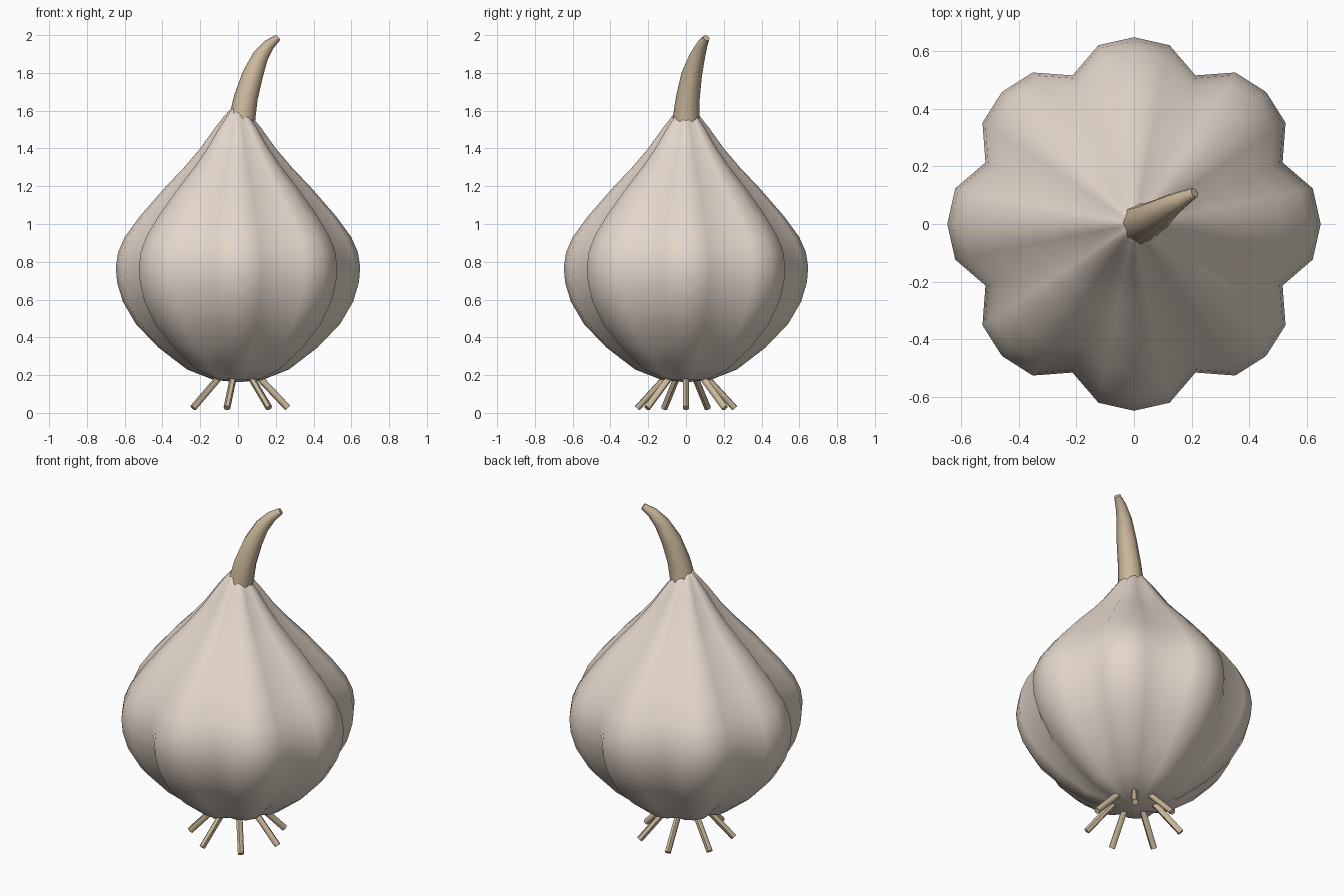
import bpy
import math
from mathutils import Vector

default = bpy.data.objects.get("Cube")
if default:
    bpy.data.objects.remove(default, do_unlink=True)


def material(name, rgb):
    mat = bpy.data.materials.new(name)
    mat.use_nodes = True
    mat.diffuse_color = (*rgb, 1)
    mat.node_tree.nodes["Principled BSDF"].inputs["Base Color"].default_value = (*rgb, 1)
    return mat


def skin(name, rings, mat, smooth=True):
    """Join rings of equal size into a closed surface with capped ends."""
    n = len(rings[0])
    verts = [p for ring in rings for p in ring]
    faces = [(k * n + i, k * n + (i + 1) % n, (k + 1) * n + (i + 1) % n, (k + 1) * n + i)
             for k in range(len(rings) - 1) for i in range(n)]
    faces.append(tuple(reversed(range(n))))
    faces.append(tuple(range(len(verts) - n, len(verts))))
    mesh = bpy.data.meshes.new(name)
    mesh.from_pydata(verts, [], faces)
    mesh.materials.append(mat)
    obj = bpy.data.objects.new(name, mesh)
    bpy.context.collection.objects.link(obj)
    if smooth:
        bpy.ops.object.select_all(action="DESELECT")
        obj.select_set(True)
        bpy.context.view_layer.objects.active = obj
        bpy.ops.object.shade_smooth_by_angle(angle=math.radians(60))
    return obj


def tube(name, path, radii, sides, mat):
    """Sweep a round section along a path, square to its direction."""
    path = [Vector(p) for p in path]
    rings = []
    for k, p in enumerate(path):
        along = (path[min(k + 1, len(path) - 1)] - path[max(k - 1, 0)]).normalized()
        u = Vector((0, 1, 0)).cross(along).normalized()
        v = along.cross(u)
        turns = [math.tau * i / sides for i in range(sides)]
        rings.append([p + radii[k] * (math.cos(a) * u + math.sin(a) * v) for a in turns])
    return skin(name, rings, mat)


papery = material("papery white", (0.78, 0.68, 0.60))
straw = material("dry straw", (0.60, 0.48, 0.33))

# Bulb: a lathe profile (radius, height) with eight rounded cloves
profile = [(0.01, 0.163), (0.13, 0.175), (0.27, 0.23), (0.42, 0.345), (0.54, 0.47),
           (0.61, 0.59), (0.64, 0.69), (0.647, 0.77), (0.635, 0.85), (0.60, 0.93),
           (0.52, 1.04), (0.385, 1.195), (0.285, 1.30), (0.20, 1.40), (0.125, 1.505),
           (0.07, 1.575), (0.01, 1.64)]
flute = (1.0, 0.976, 0.861, 0.976)
rings = []
for r, z in profile:
    ring = []
    for i in range(32):
        a = math.tau * i / 32
        s = r * flute[i % 4]
        ring.append((s * math.cos(a), s * math.sin(a), z))
    rings.append(ring)
skin("bulb", rings, papery)

# Stem: tapered and bent towards the back left
tube("stem",
     [(0.01, 0, 1.48), (0.022, 0, 1.56), (0.042, 0.01, 1.67), (0.078, 0.03, 1.79),
      (0.12, 0.06, 1.89), (0.165, 0.085, 1.95), (0.21, 0.108, 1.985)],
     [0.072, 0.07, 0.063, 0.055, 0.042, 0.03, 0.018], 8, straw)

# Roots: a ring of seven short splayed rods
for i in range(7):
    a = math.tau * i / 7
    c, s = math.cos(a), math.sin(a)
    tube(f"root_{i + 1}", [(0.09 * c, 0.09 * s, 0.21), (0.264 * c, 0.264 * s, 0.026)],
         [0.018, 0.018], 6, straw)
